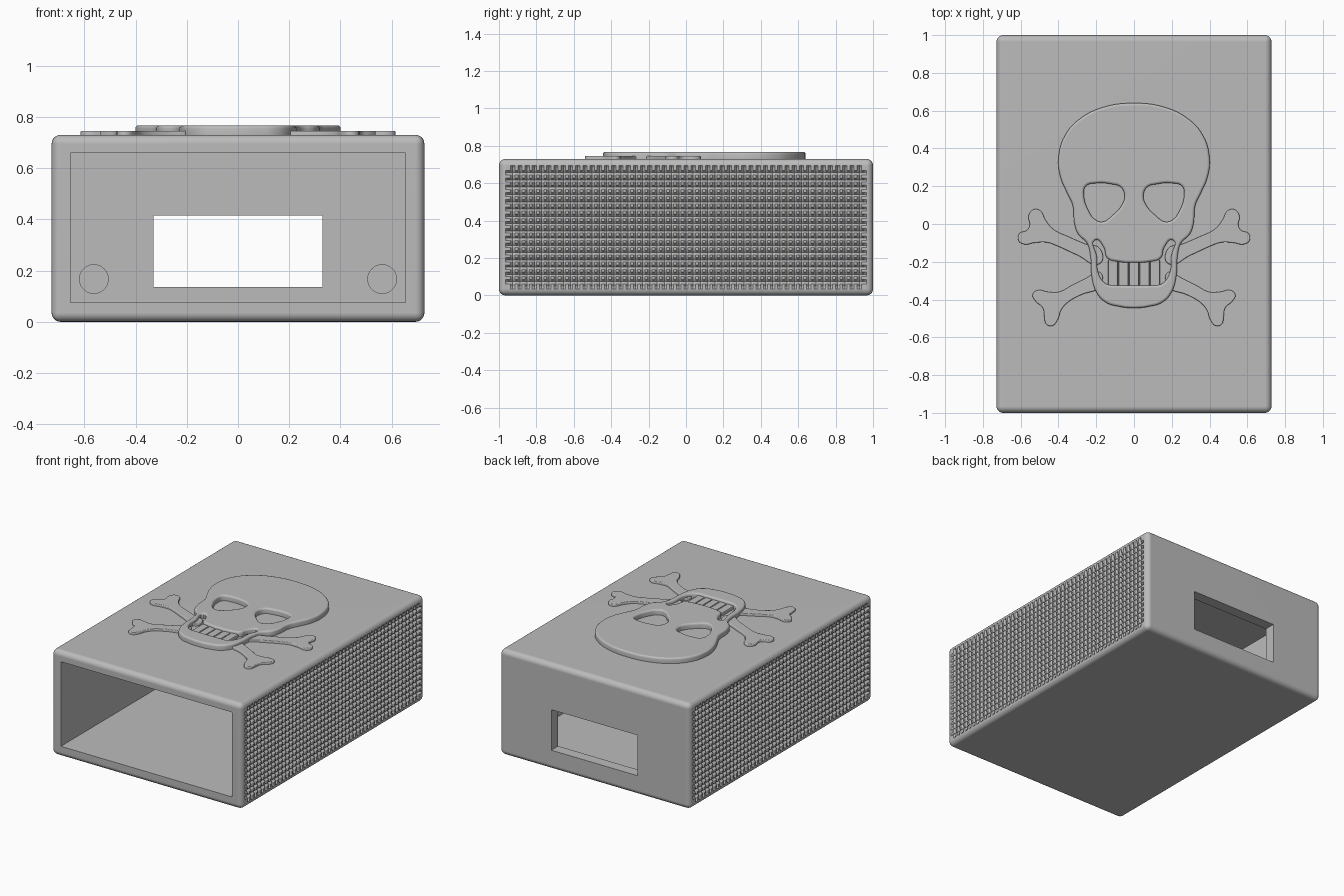
import bpy, bmesh, math

if "Cube" in bpy.data.objects:
    bpy.data.objects.remove(bpy.data.objects["Cube"])

X, Y, H, R = 0.728, 1.0, 0.73, 0.035   # half width, half length, height, edge radius

grey = bpy.data.materials.new("plain grey")
grey.diffuse_color = (0.5, 0.5, 0.5, 1)
grey.use_nodes = True
grey.node_tree.nodes["Principled BSDF"].inputs["Base Color"].default_value = grey.diffuse_color


def activate(ob):
    bpy.ops.object.select_all(action='DESELECT')
    ob.select_set(True)
    bpy.context.view_layer.objects.active = ob


def box(name, lo, hi):
    bpy.ops.mesh.primitive_cube_add(size=1, location=[(a + b) / 2 for a, b in zip(lo, hi)])
    ob = bpy.context.object
    ob.name = name
    ob.scale = [b - a for a, b in zip(lo, hi)]
    bpy.ops.object.transform_apply(location=True, rotation=True, scale=True)
    ob.data.materials.append(grey)
    return ob


def bevel(ob, width, segments):
    m = ob.modifiers.new("bevel", 'BEVEL')
    m.width, m.segments = width, segments
    activate(ob)
    bpy.ops.object.modifier_apply(modifier=m.name)


def cut(ob, cutter):
    m = ob.modifiers.new("cut", 'BOOLEAN')
    m.operation, m.solver, m.object = 'DIFFERENCE', 'EXACT', cutter
    activate(ob)
    bpy.ops.object.modifier_apply(modifier=m.name)
    bpy.data.objects.remove(cutter, do_unlink=True)


def mirror_half(pts):
    return pts + [(-x, y) for x, y in reversed(pts[1:-1])]


def flip(pts):
    return [(-x, y) for x, y in reversed(pts)]


def relief(name, outlines, z0, z1, edge):
    """Raised plate from smooth closed outlines, with rounded edges."""
    cu = bpy.data.curves.new(name, 'CURVE')
    cu.dimensions, cu.fill_mode, cu.resolution_u = '2D', 'BOTH', 5
    for pts in outlines:
        sp = cu.splines.new('BEZIER')
        sp.bezier_points.add(len(pts) - 1)
        sp.use_cyclic_u = True
        for bp, (x, y) in zip(sp.bezier_points, pts):
            bp.co = (x, y, 0)
            bp.handle_left_type = bp.handle_right_type = 'AUTO'
    cu.bevel_depth, cu.bevel_resolution, cu.offset = edge, 2, -edge
    cu.extrude = (z1 - z0) / 2 - edge
    ob = bpy.data.objects.new(name, cu)
    bpy.context.collection.objects.link(ob)
    ob.location.z = (z0 + z1) / 2
    activate(ob)
    bpy.ops.object.convert(target='MESH')
    ob = bpy.context.object
    ob.data.materials.clear()
    ob.data.materials.append(grey)
    bpy.ops.object.shade_smooth_by_angle(angle=math.radians(35))
    return ob


# Case: rounded block, open at the front, with a window in the back wall
case = box("case", (-X, -Y, 0), (X, Y, H))
bevel(case, R, 5)
cut(case, box("cavity", (-0.655, -1.2, 0.075), (0.655, 0.925, 0.66)))
cut(case, box("window", (-0.33, 0.8, 0.135), (0.33, 1.2, 0.415)))

# Two round pockets on the inside of the back wall
for s in (-1, 1):
    bpy.ops.mesh.primitive_cylinder_add(vertices=40, radius=0.056, depth=0.1,
                                        location=(s * 0.563, 0.91, 0.167),
                                        rotation=(math.pi / 2, 0, 0))
    pocket = bpy.context.object
    pocket.data.materials.append(grey)
    cut(case, pocket)

# Remove the flat outer sides; the grip panels replace them
bm = bmesh.new()
bm.from_mesh(case.data)
sides = [f for f in bm.faces
         if abs(f.normal.x) > 0.999 and abs(f.calc_center_median().x) > X - 0.002]
bmesh.ops.delete(bm, geom=sides, context='FACES')
bm.to_mesh(case.data)
bm.free()
activate(case)
bpy.ops.object.shade_smooth_by_angle(angle=math.radians(30))
wn = case.modifiers.new("even shading", 'WEIGHTED_NORMAL')
wn.keep_sharp = True


# Grip panels: crossing V grooves that leave rows of small studs
def stations(lo, hi, n):
    step = (hi - lo) / n
    out = [(lo + (i + t) * step, t == 0) for i in range(n) for t in (0, 0.3, 0.7)]
    return out + [(hi, True)]


ys, zs = stations(-Y + R, Y - R, 50), stations(R, H - R, 17)
for side, label in ((-1, "left"), (1, "right")):
    bm = bmesh.new()
    grid = []
    for i, (y, gy) in enumerate(ys):
        row = []
        for j, (z, gz) in enumerate(zs):
            rim = i in (0, len(ys) - 1) or j in (0, len(zs) - 1)
            deep = 0.015 if (gy or gz) and not rim else 0
            row.append(bm.verts.new((side * (X - deep), y, z)))
        grid.append(row)
    for i in range(len(ys) - 1):
        for j in range(len(zs) - 1):
            q = [grid[i][j], grid[i + 1][j], grid[i + 1][j + 1], grid[i][j + 1]]
            bm.faces.new(q if side > 0 else q[::-1])
    me = bpy.data.meshes.new(label + "_grip")
    bm.to_mesh(me)
    bm.free()
    me.materials.append(grey)
    bpy.context.collection.objects.link(bpy.data.objects.new(label + "_grip", me))

# Skull relief with eye sockets and an open mouth
skull = mirror_half([(0, 0.64), (0.15, 0.622), (0.28, 0.562), (0.365, 0.47), (0.40, 0.35),
                     (0.39, 0.25), (0.355, 0.165), (0.325, 0.10), (0.315, 0), (0.295, -0.055),
                     (0.25, -0.10), (0.232, -0.16), (0.225, -0.27), (0.20, -0.36),
                     (0.15, -0.415), (0.08, -0.437), (0, -0.445)])
eye = [(0.05, 0.15), (0.07, 0.195), (0.12, 0.211), (0.2, 0.216), (0.255, 0.20), (0.265, 0.15),
       (0.24, 0.07), (0.205, 0.023), (0.165, 0.012), (0.115, 0.045), (0.065, 0.10)]
mouth = mirror_half([(0, -0.205), (0.08, -0.20), (0.142, -0.18), (0.16, -0.125),
                     (0.205, -0.085), (0.197, -0.17), (0.185, -0.27), (0.145, -0.318),
                     (0.08, -0.325), (0, -0.326)])
relief("skull", [skull, eye, flip(eye), mouth], 0.70, 0.767, 0.012)

# Teeth sit lower, inside the mouth
for i in range(5):
    x = -0.112 + i * 0.056
    tooth = box("tooth", (x - 0.026, -0.335, 0.715), (x + 0.026, -0.19, 0.752))
    bevel(tooth, 0.006, 2)

# Crossed bones: the four ends showing beside the skull
upper = [(0.18, -0.13), (0.25, -0.108), (0.34, -0.07), (0.43, -0.025), (0.47, 0.025),
         (0.495, 0.07), (0.53, 0.078), (0.558, 0.045), (0.553, -0.01), (0.57, -0.035),
         (0.605, -0.048), (0.613, -0.085), (0.58, -0.108), (0.53, -0.10), (0.46, -0.098),
         (0.41, -0.115), (0.30, -0.165), (0.18, -0.21)]
lower = [(0.18, -0.255), (0.25, -0.285), (0.33, -0.325), (0.40, -0.36), (0.46, -0.358),
         (0.51, -0.35), (0.537, -0.375), (0.52, -0.41), (0.483, -0.445), (0.475, -0.49),
         (0.465, -0.53), (0.435, -0.54), (0.405, -0.51), (0.385, -0.455), (0.35, -0.415),
         (0.28, -0.375), (0.18, -0.33)]
for label, pts in (("upper", upper), ("lower", lower)):
    relief(label + "_bone_right", [pts], 0.71, 0.746, 0.005)
    relief(label + "_bone_left", [flip(pts)], 0.71, 0.746, 0.005)
